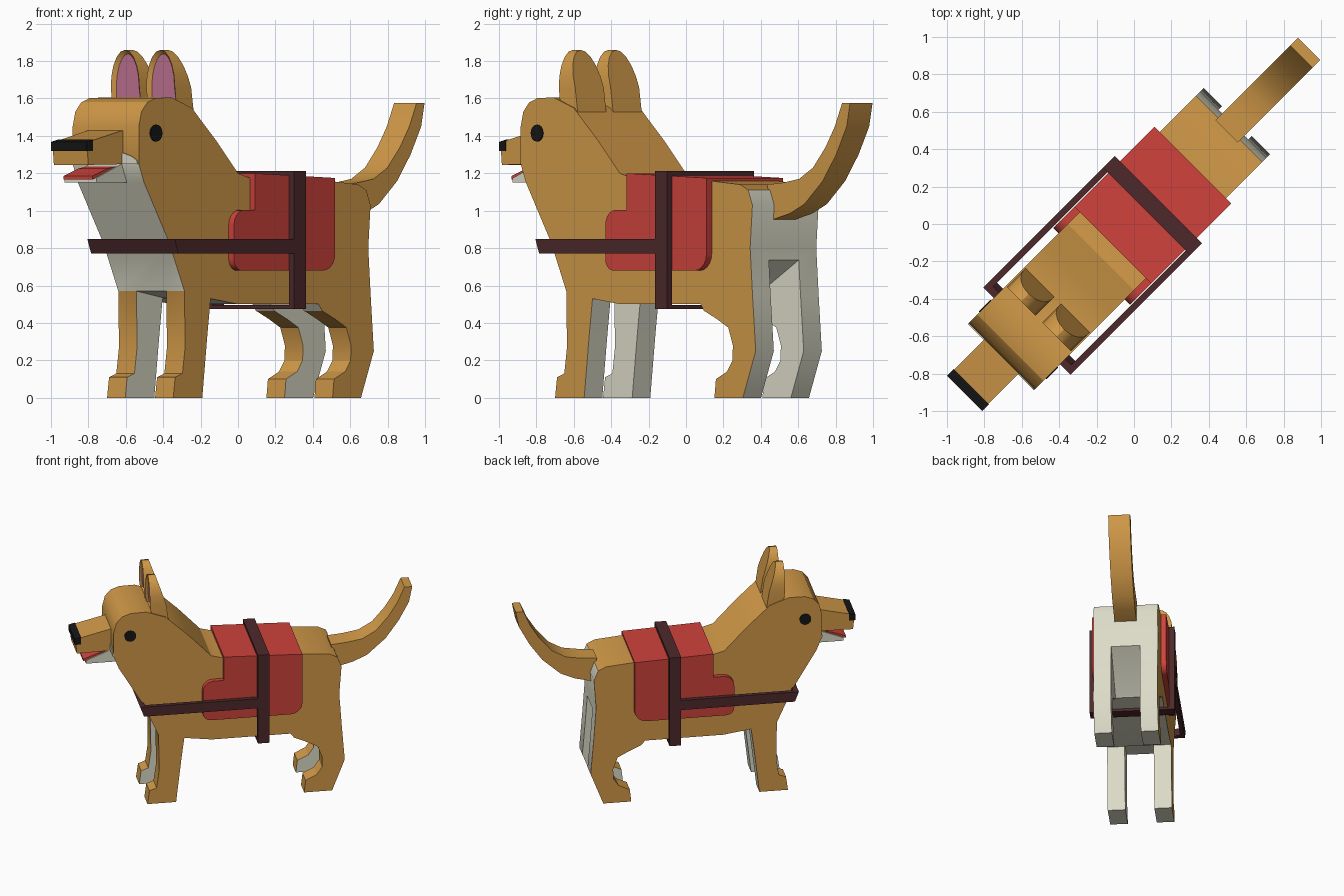
import bpy, bmesh, math
from mathutils import Matrix

old = bpy.data.objects.get("Cube")
if old:
    bpy.data.objects.remove(old)

# The animal is built nose towards -x, then every part is turned to stand diagonally
TURN = Matrix.Rotation(math.radians(45), 4, 'Z')


def material(name, r, g, b):
    m = bpy.data.materials.new(name)
    m.use_nodes = True
    m.diffuse_color = (r, g, b, 1)
    m.node_tree.nodes["Principled BSDF"].inputs["Base Color"].default_value = (r, g, b, 1)
    return m


GOLD = material("golden fur", .64, .32, .065)
CREAM = material("cream fur", .72, .71, .58)
RED = material("red cloth", .62, .055, .045)
BROWN = material("dark brown strap", .075, .022, .024)
PINK = material("pink inner ear", .56, .18, .3)
BLACK = material("black", .008, .008, .008)


def prism(name, pts, lo, hi, *mats, axis='y'):
    """Extrude an outline: (x, z) points along y, or (y, z) points along x."""
    bm = bmesh.new()
    rings = [[bm.verts.new((a, d, z) if axis == 'y' else (d, a, z)) for a, z in pts]
             for d in (lo, hi)]
    bm.faces.new(rings[0])
    bm.faces.new(rings[1])
    n = len(pts)
    for i in range(n):
        j = (i + 1) % n
        bm.faces.new((rings[0][i], rings[0][j], rings[1][j], rings[1][i]))
    bmesh.ops.recalc_face_normals(bm, faces=bm.faces)
    mesh = bpy.data.meshes.new(name)
    bm.to_mesh(mesh)
    bm.free()
    ob = bpy.data.objects.new(name, mesh)
    bpy.context.collection.objects.link(ob)
    ob.matrix_world = TURN
    for m in mats:
        mesh.materials.append(m)
    return ob


def activate(ob):
    bpy.ops.object.select_all(action='DESELECT')
    ob.select_set(True)
    bpy.context.view_layer.objects.active = ob


def smooth(ob, angle=28):
    activate(ob)
    bpy.ops.object.shade_smooth_by_angle(angle=math.radians(angle))


def box(x0, x1, z0, z1):
    return [(x0, z0), (x1, z0), (x1, z1), (x0, z1)]


def arc(cx, cz, rx, rz, a0, a1, n=6):
    angles = [math.radians(a0 + (a1 - a0) * i / n) for i in range(n + 1)]
    return [(cx + rx * math.cos(a), cz + rz * math.sin(a)) for a in angles]


# Body, head and legs: one side outline
outline = [
    (-1, 1.25), (-1, 1.45), (-.98, 1.53), (-.935, 1.58), (-.87, 1.603), (-.75, 1.605),
    (-.6, 1.55), (-.42, 1.38), (-.25, 1.2), (-.16, 1.175), (.43, 1.16), (.66, 1.14),
    (.72, 1.11), (.752, 1.03), (.735, .8), (.752, .56), (.777, .25), (.68, 0),
    (.465, 0), (.476, .1), (.56, .14), (.602, .2), (.604, .28), (.57, .375),
    (.485, .42), (.386, .465), (.36, .5), (-.245, .5), (-.457, .53), (-.48, .35),
    (-.52, 0), (-.74, 0), (-.725, .11), (-.67, .13), (-.65, .27), (-.655, .57),
    (-.77, .83), (-.96, 1.15)]
body = prism("body", outline, -.25, .25, GOLD, CREAM)

# Gap between the left and right legs
gap = [(-1.2, -.1), (-1.2, .57), (-.655, .57), (-.457, .535), (-.42, .45), (.3, .45),
       (.36, .51), (.745, .74), (1.1, .74), (1.1, -.1)]
cutter = prism("leg_gap_cutter", gap, -.113, .113)
cutter.hide_render = True
cut = body.modifiers.new("leg gap", 'BOOLEAN')
cut.operation = 'DIFFERENCE'
cut.solver = 'EXACT'
cut.object = cutter
activate(body)
bpy.ops.object.modifier_apply(modifier=cut.name)
bpy.data.objects.remove(cutter)

# Cream chest, belly, inner legs and rear
for f in body.data.polygons:
    n, c = f.normal, f.center
    inner = abs(n.y) > .9 and abs(c.y) < .2
    chest = n.x < -.3 and .58 < c.z < 1.24
    rear = n.x > .5 and c.z < 1.1
    under = n.z < -.5 and (c.z < .05 or c.z > .48)
    f.material_index = int(inner or chest or rear or under)
smooth(body)

prism("throat_patch", arc(0, 1.25, .248, .07, 0, 180, 10), -1.006, -.998, CREAM, axis='x')

# Tail
tail = prism("tail", [
    (.7, 1.14), (.82, 1.15), (.94, 1.17), (1.045, 1.23), (1.14, 1.34), (1.21, 1.45),
    (1.265, 1.575), (1.325, 1.575), (1.3, 1.45), (1.22, 1.3), (1.12, 1.16), (.98, 1.035),
    (.87, .985), (.73, .95)], -.085, .085, GOLD)
smooth(tail)

# Muzzle, nose, lower jaw and tongue
prism("muzzle", [(-1.274, 1.365), (-.95, 1.442), (-.95, 1.25), (-1.262, 1.245)],
      -.13, .13, GOLD)
prism("nose", [(-1.279, 1.32), (-1.28, 1.368), (-1.23, 1.38), (-1.23, 1.32)],
      -.134, .134, BLACK)
prism("lower_jaw", [(-1.19, 1.15), (-.94, 1.15), (-.94, 1.25), (-1, 1.25), (-1.19, 1.175)],
      -.12, .12, CREAM)
prism("tongue", [(-1.21, 1.168), (-1.21, 1.185), (-1.1, 1.225), (-.98, 1.245), (-.98, 1.225)],
      -.11, .11, RED)


def make_ear(side, sign):
    # Arched wedge with a sunken pink front
    y = sign * .134
    pts = [(y + .108, 1.58)] + arc(y, 1.66, .108, .2, 0, 180, 10) + [(y - .108, 1.58)]
    ear = prism(side + "_ear", pts, -.72, -.6, GOLD, PINK, axis='x')
    bm = bmesh.new()
    bm.from_mesh(ear.data)
    for v in bm.verts:
        if v.co.x > -.65:
            v.co.x = -.57 - .33 * (v.co.z - 1.58)
            if v.co.z < 1.6:
                v.co.z = 1.48
        elif v.co.z < 1.6:
            v.co.x = -.71
    bm.normal_update()
    front = min(bm.faces, key=lambda f: f.calc_center_median().x)
    bmesh.ops.inset_region(bm, faces=[front], thickness=.022, depth=-.02)
    front.material_index = 1
    bm.to_mesh(ear.data)
    bm.free()
    smooth(ear)


# Saddlebag outline: rounded pouch with a step at the front
bag = ([(-.16, 1.195), (-.16, 1.005)] + arc(-.24, .925, .08, .08, 90, 180, 5)
       + arc(-.26, .74, .06, .06, 180, 270, 5) + arc(.355, .77, .09, .09, 270, 360, 5)
       + [(.445, 1.17)])

for side, sign in (("left", -1), ("right", 1)):
    make_ear(side, sign)
    prism(side + "_eye", arc(-.873, 1.415, .045, .045, 0, 337.5, 15),
          sign * .249, sign * .257, BLACK)
    smooth(prism(side + "_saddlebag", bag, sign * .25, sign * .29, RED))
    prism(side + "_chest_strap", [(-.81, .85), (.1, .85), (.1, .77), (-.78, .77)],
          sign * .295, sign * .33, BROWN)
    prism(side + "_girth_strap", box(.095, .185, .475, 1.212), sign * .29, sign * .33, BROWN)

# Saddle cloth and the straps that cross the body
prism("saddle_cloth", [(-.16, 1.165), (-.16, 1.2), (.445, 1.175), (.445, 1.14)],
      -.29, .29, RED)
prism("top_strap", box(.095, .185, 1.175, 1.212), -.29, .29, BROWN)
prism("belly_strap", box(.095, .185, .475, .497), -.29, .29, BROWN)
prism("front_strap", [(-.81, .85), (-.77, .85), (-.74, .77), (-.78, .77)],
      -.295, .295, BROWN)
